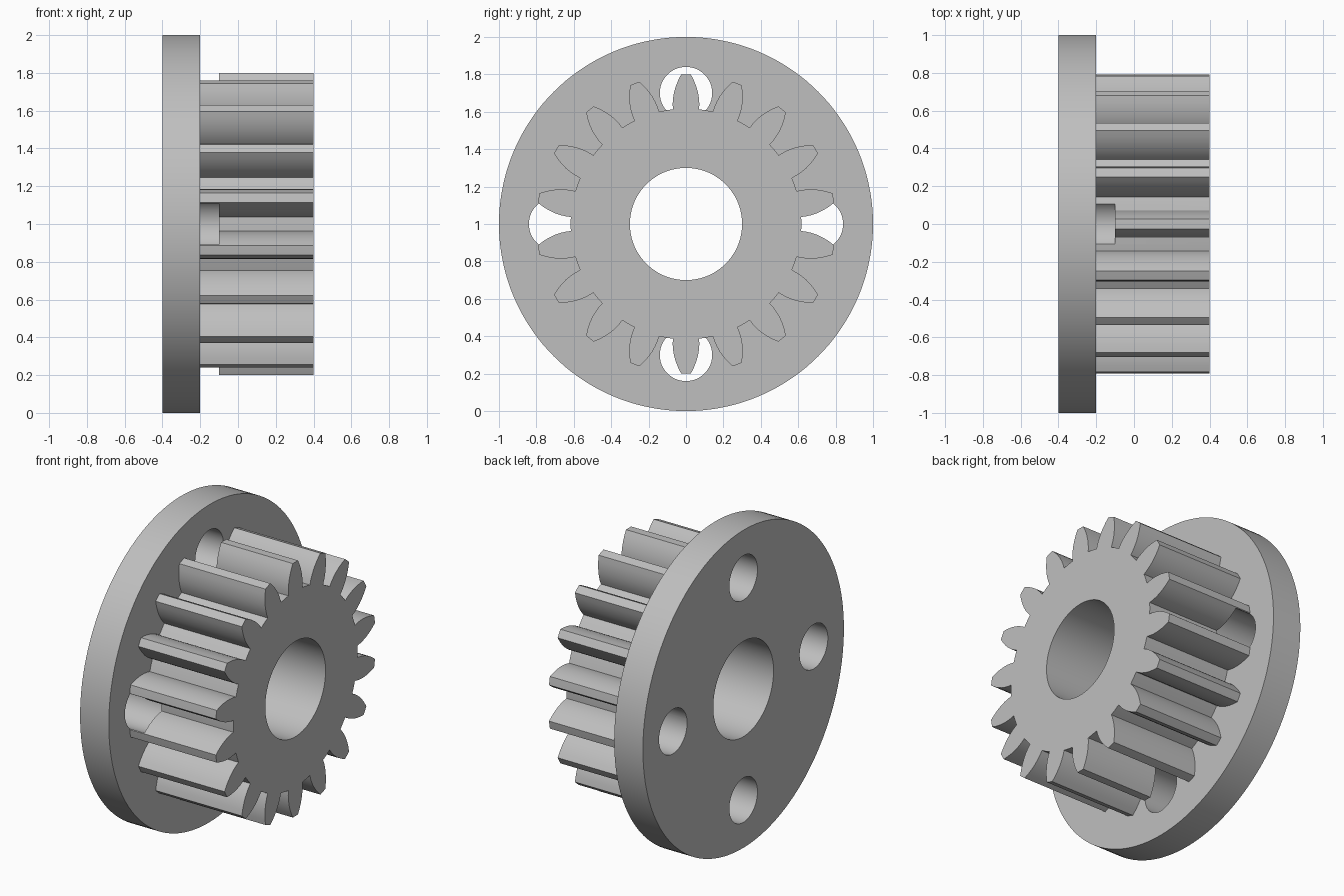
import bpy, bmesh
from math import sin, cos, radians, pi

cube = bpy.data.objects.get("Cube")
if cube:
    bpy.data.objects.remove(cube, do_unlink=True)

TEETH = 18
grey = bpy.data.materials.new("plain_grey")
grey.use_nodes = True
grey.diffuse_color = (0.52, 0.52, 0.52, 1)
grey.node_tree.nodes["Principled BSDF"].inputs["Base Color"].default_value = (0.52, 0.52, 0.52, 1)


def prism(name, outline, x0, x1):
    """Extrude a closed (y, z) outline along x; the axle is at z = 1."""
    bm = bmesh.new()
    face = bm.faces.new([bm.verts.new((x0, y, 1 + z)) for y, z in outline])
    new = bmesh.ops.extrude_face_region(bm, geom=[face])["geom"]
    bmesh.ops.translate(bm, vec=(x1 - x0, 0, 0),
                        verts=[v for v in new if isinstance(v, bmesh.types.BMVert)])
    bmesh.ops.recalc_face_normals(bm, faces=bm.faces)
    mesh = bpy.data.meshes.new(name)
    bm.to_mesh(mesh)
    bm.free()
    mesh.materials.append(grey)
    obj = bpy.data.objects.new(name, mesh)
    bpy.context.collection.objects.link(obj)
    return obj


def circle(radius, cy=0, cz=0, n=96):
    return [(cy + radius * cos(2 * pi * i / n), cz + radius * sin(2 * pi * i / n))
            for i in range(n)]


def combine(target, other, operation):
    """Apply a boolean and discard the second object."""
    other.hide_render = True
    bpy.context.view_layer.objects.active = target
    mod = target.modifiers.new("cut", 'BOOLEAN')
    mod.operation, mod.object, mod.solver = operation, other, 'EXACT'
    bpy.ops.object.modifier_apply(modifier=mod.name)
    bpy.data.objects.remove(other, do_unlink=True)


# Tooth outline: radius and half-angle in degrees, from root to tip
flank = [(0.617, 6.5), (0.645, 6.35), (0.675, 5.9), (0.705, 5.25),
         (0.74, 4.2), (0.77, 3.1), (0.8, 1.85)]
tooth = [(r, -a) for r, a in flank] + [(0.8, 0)] + [(r, a) for r, a in reversed(flank)]
tooth.append((0.617, 180 / TEETH))
outline = []
for i in range(TEETH):
    for r, a in tooth:
        t = radians(90 + a + i * 360 / TEETH)
        outline.append((r * cos(t), r * sin(t)))

# Flange with toothed hub
gear = prism("flanged_gear", circle(1, n=144), -0.4, -0.2)
combine(gear, prism("toothed_hub", outline, -0.3, 0.4), 'UNION')

# Axle bore and four blind bolt holes drilled from the back of the flange
combine(gear, prism("bore_cutter", circle(0.3), -0.6, 0.6), 'DIFFERENCE')
for cy, cz in ((0.7, 0), (0, 0.7), (-0.7, 0), (0, -0.7)):
    combine(gear, prism("bolt_hole_cutter", circle(0.14, cy, cz, 64), -0.6, -0.1), 'DIFFERENCE')

# Smooth round walls, crisp edges
bpy.ops.object.select_all(action='DESELECT')
gear.select_set(True)
bpy.context.view_layer.objects.active = gear
bpy.ops.object.shade_smooth_by_angle(angle=radians(25))
